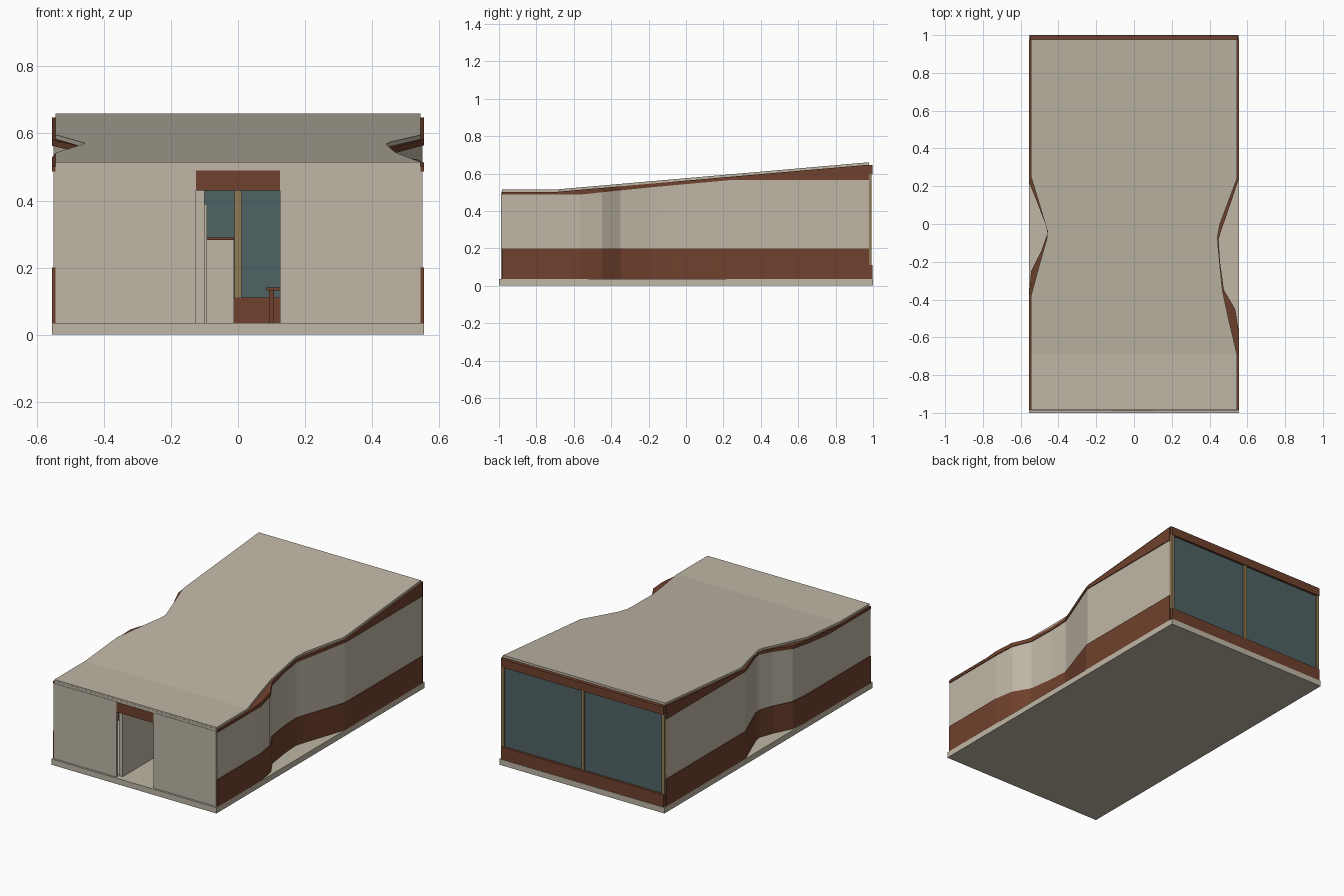
import bpy
import bmesh

cube = bpy.data.objects.get("Cube")
if cube:
    bpy.data.objects.remove(cube)


def material(name, rgb):
    m = bpy.data.materials.new(name)
    m.use_nodes = True
    m.diffuse_color = (*rgb, 1)
    m.node_tree.nodes["Principled BSDF"].inputs["Base Color"].default_value = (*rgb, 1)
    return m


CREAM = material("cream render", (0.52, 0.47, 0.38))
BROWN = material("brown timber", (0.16, 0.053, 0.026))
GLASS = material("teal glass", (0.08, 0.125, 0.13))
TAN = material("tan post", (0.28, 0.2, 0.09))


def finish(name, bm, mat):
    bmesh.ops.recalc_face_normals(bm, faces=bm.faces)
    mesh = bpy.data.meshes.new(name)
    bm.to_mesh(mesh)
    bm.free()
    mesh.materials.append(mat)
    obj = bpy.data.objects.new(name, mesh)
    bpy.context.collection.objects.link(obj)
    return obj


def box(name, mat, x, y, z):
    """Box from (min, max) ranges."""
    bm = bmesh.new()
    bmesh.ops.create_cube(bm, size=1)
    for v in bm.verts:
        for i, (lo, hi) in enumerate((x, y, z)):
            v.co[i] = lo if v.co[i] < 0 else hi
    return finish(name, bm, mat)


def lerp(points, t):
    """Piecewise linear lookup, constant past both ends."""
    if t <= points[0][0]:
        return points[0][1]
    for (a, p), (b, q) in zip(points, points[1:]):
        if t <= b:
            return p + (q - p) * (t - a) / (b - a)
    return points[-1][1]


def loft(name, mat, stations, section):
    """Join four-cornered sections taken along y."""
    bm = bmesh.new()
    rings = [[bm.verts.new((x, y, z)) for x, z in section(y)] for y in stations]
    for a, b in zip(rings, rings[1:]):
        for i in range(4):
            j = (i + 1) % 4
            bm.faces.new((a[i], a[j], b[j], b[i]))
    bm.faces.new(rings[0])
    bm.faces.new(rings[-1])
    return finish(name, bm, mat)


# Plan curves as (y, x) and height profiles as (y, z)
FRONT, BACK = -0.985, 0.978
wall_plan = {
    1: [(-0.57, 0.555), (-0.45, 0.535), (-0.35, 0.476), (-0.2, 0.455), (-0.08, 0.448),
        (-0.04, 0.46), (0.12, 0.515), (0.24, 0.555)],
    -1: [(-0.38, 0.555), (-0.25, 0.545), (-0.14, 0.49), (-0.05, 0.458),
         (-0.01, 0.465), (0.12, 0.515), (0.22, 0.555)],
}
roof_plan = {
    1: [(-0.69, 0.545), (-0.5, 0.5), (-0.35, 0.468), (-0.13, 0.446), (-0.07, 0.442),
        (0.0, 0.455), (0.24, 0.545)],
    -1: [(-0.38, 0.545), (-0.22, 0.502), (-0.08, 0.462), (-0.04, 0.458), (0.12, 0.505), (0.25, 0.545)],
}
roof_top = [(-0.69, 0.515), (BACK, 0.66)]
band_line = [(-0.57, 0.487), (-0.2, 0.525), (0.24, 0.565)]
ROOF_THICK = 0.013


def roof_under(y):
    return lerp(roof_top, y) - ROOF_THICK


# Floor slab
box("floor_slab", CREAM, (-0.555, 0.555), (-1, 1), (0, 0.035))

# Curved side walls: skirting, panel and fascia
for side, label in ((1, "left"), (-1, "right")):
    plan = wall_plan[side]
    stations = sorted({FRONT, BACK, -0.69, -0.57, -0.2, 0.24, *[p[0] for p in plan]})

    def band(part, mat, inset, thick, low, high):
        def section(y):
            x = lerp(plan, y) - inset
            return [(side * x, low(y)), (side * x, high(y)),
                    (side * (x - thick), high(y)), (side * (x - thick), low(y))]
        loft(f"{label}_wall_{part}", mat, stations, section)

    band("skirting", BROWN, 0, 0.015, lambda y: 0.035, lambda y: 0.2)
    band("panel", CREAM, 0.005, 0.01, lambda y: 0.2, lambda y: lerp(band_line, y))
    band("fascia", BROWN, 0, 0.05, lambda y: lerp(band_line, y), roof_under)

# Sloping roof with waisted edges
roof_stations = sorted({FRONT, BACK, -0.69, *[p[0] for s in (1, -1) for p in roof_plan[s]]})


def roof_section(y):
    left, right = lerp(roof_plan[1], y), -lerp(roof_plan[-1], y)
    top = lerp(roof_top, y)
    return [(right, top - ROOF_THICK), (left, top - ROOF_THICK), (left, top), (right, top)]


loft("roof", CREAM, roof_stations, roof_section)

# Front wall around the doorway
for side, label in ((1, "left"), (-1, "right")):
    box(f"front_wall_{label}", CREAM, sorted((side * 0.125, side * 0.545)),
        (-0.988, -0.972), (0.035, 0.492))
box("front_wall_top", CREAM, (-0.545, 0.545), (-0.986, -0.972), (0.49, 0.505))
box("door_lintel", BROWN, (-0.125, 0.125), (-0.988, -0.972), (0.43, 0.49))

# Glazed back wall
box("back_sill", BROWN, (-0.548, 0.548), (0.97, 0.997), (0.035, 0.11))
box("back_header", BROWN, (-0.548, 0.548), (0.97, 0.997), (0.595, 0.645))
box("back_glass", GLASS, (-0.54, 0.54), (0.975, 0.983), (0.11, 0.595))
for label, x in (("left", 0.54), ("middle", 0), ("right", -0.54)):
    box(f"back_post_{label}", TAN, (x - 0.01, x + 0.01), (0.968, 0.992), (0.11, 0.6))

# Interior partitions by the entrance
box("hall_partition", CREAM, (-0.125, -0.1), (-0.965, -0.62), (0.035, 0.44))
box("hall_partition_end", CREAM, (-0.1, -0.093), (-0.62, -0.6), (0.035, 0.39))
box("low_partition", CREAM, (-0.3, -0.012), (-0.3, -0.27), (0.035, 0.283))
box("low_partition_cap", BROWN, (-0.3, -0.012), (-0.305, -0.265), (0.283, 0.29))

# Table beside the entrance axis
box("table_top", BROWN, (0.085, 0.3), (0.1, 0.35), (0.132, 0.14))
for i, x in enumerate((0.1, 0.28)):
    for j, y in enumerate((0.12, 0.33)):
        box(f"table_leg_{i}_{j}", BROWN, (x - 0.007, x + 0.007), (y - 0.007, y + 0.007), (0.035, 0.132))
